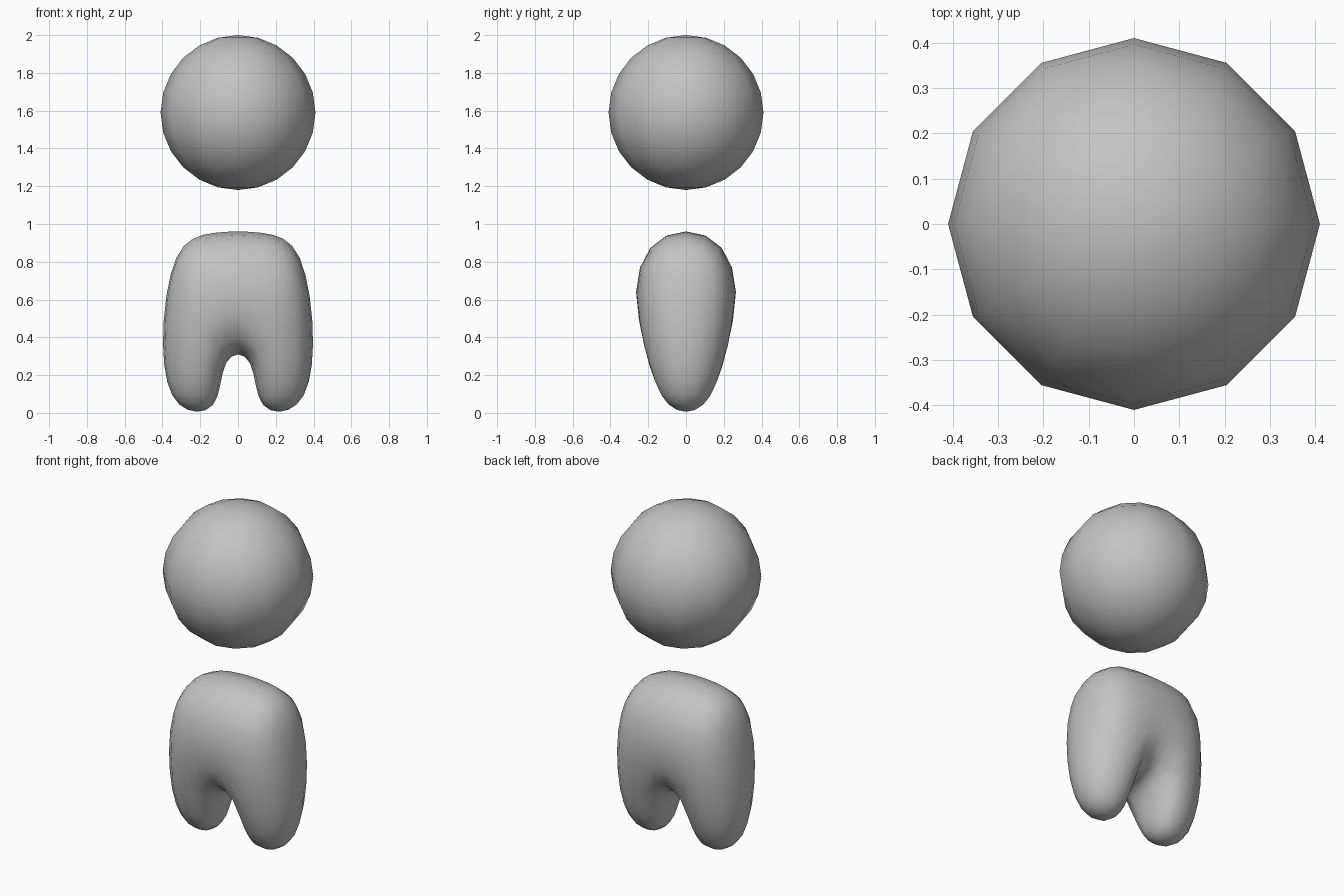
import bpy
import bmesh

if "Cube" in bpy.data.objects:
    bpy.data.objects.remove(bpy.data.objects["Cube"], do_unlink=True)

grey = bpy.data.materials.new("plain grey")
grey.use_nodes = True
COLOUR = (0.55, 0.55, 0.55, 1.0)
grey.diffuse_color = COLOUR
grey.node_tree.nodes["Principled BSDF"].inputs["Base Color"].default_value = COLOUR


def add_object(name, bm):
    mesh = bpy.data.meshes.new(name)
    bmesh.ops.recalc_face_normals(bm, faces=bm.faces[:])
    bm.to_mesh(mesh)
    bm.free()
    mesh.materials.append(grey)
    for poly in mesh.polygons:
        poly.use_smooth = True
    obj = bpy.data.objects.new(name, mesh)
    bpy.context.collection.objects.link(obj)
    return obj


# Head: a floating ball
bm = bmesh.new()
bmesh.ops.create_uvsphere(bm, u_segments=12, v_segments=12, radius=0.41)
bmesh.ops.translate(bm, verts=bm.verts[:], vec=(0, 0, 1.59))
add_object("head", bm)

# Body cage: rows are shoulders, hips and feet; each row gives
# (x, half depth, z) of its inner and outer corner, mirrored in x and y
ROWS = [
    ((0.13, 0.28, 0.992), (0.355, 0.26, 0.93)),
    ((0.08, 0.30, 0.295), (0.44, 0.18, 0.32)),
    ((0.08, 0.115, -0.02), (0.348, 0.115, -0.02)),
]
# Three torso cells across, and one leg cell under each outer one
CELLS = [(0, 0), (1, 0), (2, 0), (0, 1), (2, 1)]

bm = bmesh.new()
verts = {}


def corner(col, row, side):
    key = (col, row, side)
    if key not in verts:
        x, depth, z = ROWS[row][1 if col in (0, 3) else 0]
        verts[key] = bm.verts.new((x if col > 1 else -x, depth * side, z))
    return verts[key]


for c, r in CELLS:
    loop = [(c, r), (c + 1, r), (c + 1, r + 1), (c, r + 1)]
    # Front and back of the cell
    for side in (-1, 1):
        bm.faces.new([corner(*p, side) for p in loop])
    # Walls only where no other cell touches
    neighbours = [(c, r - 1), (c + 1, r), (c, r + 1), (c - 1, r)]
    for k, cell in enumerate(neighbours):
        if cell not in CELLS:
            p, q = loop[k], loop[(k + 1) % 4]
            bm.faces.new([corner(*p, -1), corner(*q, -1), corner(*q, 1), corner(*p, 1)])

body = add_object("body", bm)
subsurf = body.modifiers.new("rounding", "SUBSURF")
subsurf.levels = 2
subsurf.render_levels = 2
